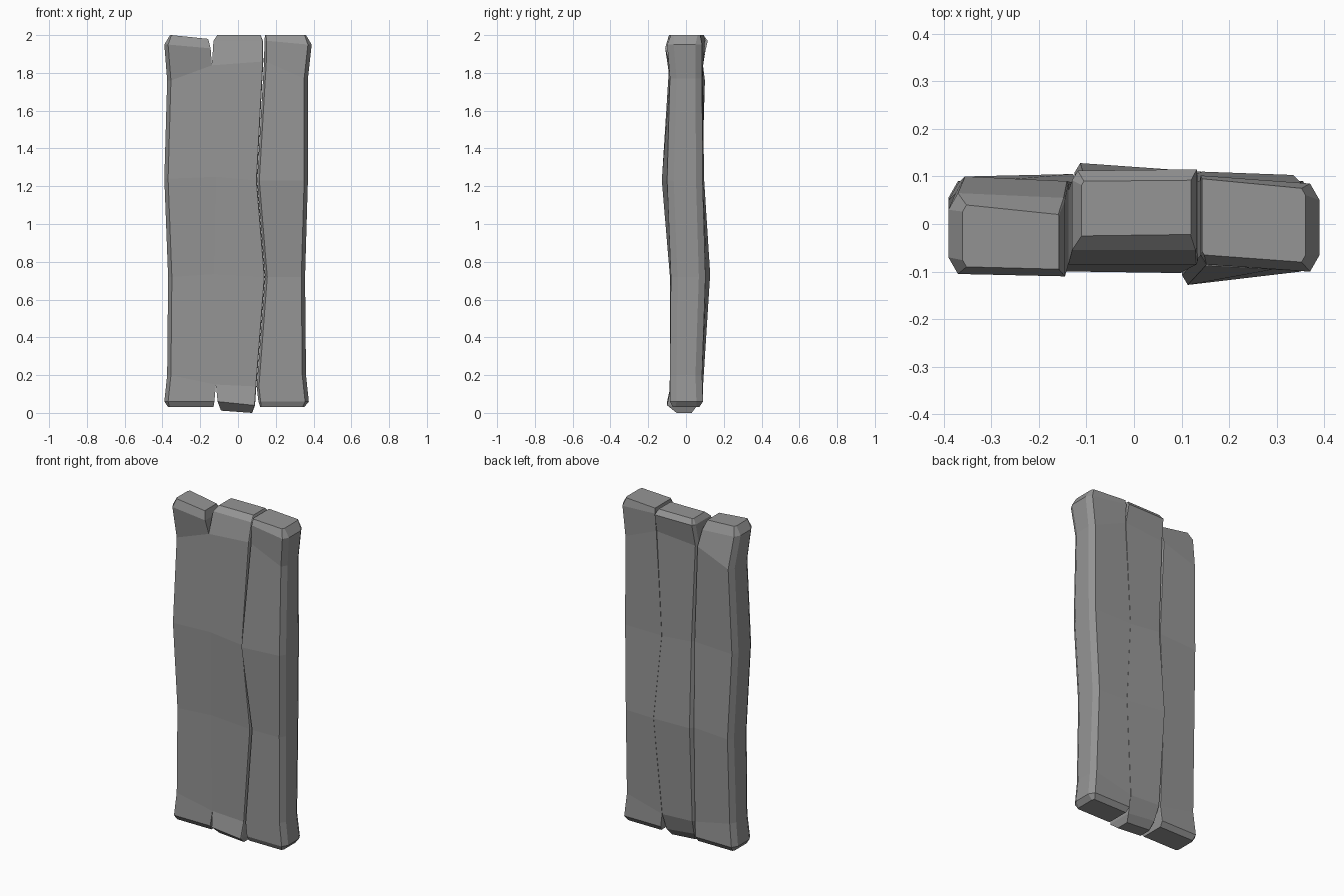
import bpy, bmesh

grey = bpy.data.materials.new("dark_grey")
grey.diffuse_color = (0.3, 0.3, 0.3, 1.0)


def plank(name, rings, corners):
    """Loft a chamfered plank. Ring: z left, z right, x left, x right,
    front y left, front y right, back y left, back y right.
    Corners: (dx, dy) chamfers for front-left, front-right, back-right, back-left."""
    bm = bmesh.new()
    loops = []
    for n, (zl, zr, xl, xr, fl, fr, bl, br) in enumerate(rings):
        k = 0.4 if n in (0, len(rings) - 1) else 1.0   # squarer end caps
        (ax, ay), (bx, by), (cx, cy), (dx, dy) = [(u * k, v * k) for u, v in corners]
        pts = [(xl, fl + ay, zl), (xl + ax, fl, zl), (xr - bx, fr, zr), (xr, fr + by, zr),
               (xr, br - cy, zr), (xr - cx, br, zr), (xl + dx, bl, zl), (xl, bl - dy, zl)]
        loops.append([bm.verts.new(p) for p in pts])
    for lo, hi in zip(loops, loops[1:]):
        for i in range(8):
            j = (i + 1) % 8
            bm.faces.new((lo[i], lo[j], hi[j], hi[i]))
    bm.faces.new(loops[0][::-1])
    bm.faces.new(loops[-1])
    bmesh.ops.remove_doubles(bm, verts=bm.verts, dist=0.0005)
    bmesh.ops.recalc_face_normals(bm, faces=bm.faces)
    mesh = bpy.data.meshes.new(name)
    bm.to_mesh(mesh)
    bm.free()
    mesh.materials.append(grey)
    obj = bpy.data.objects.new(name, mesh)
    bpy.context.collection.objects.link(obj)


OUTER = (0.02, 0.035)    # weathered outer edge
GROOVE = (0.012, 0.02)   # open crack edge
LIP = (0.003, 0.006)     # crisp side of a crack
FLUSH = (0.0, 0.0)       # edge that runs into its neighbour

# Left plank: outer edge on the left, crack on the back
plank("left_plank", [
    (0.03, 0.03, -0.37, -0.13, -0.07, -0.07, 0.07, 0.07),
    (0.06, 0.06, -0.39, -0.125, -0.09, -0.09, 0.09, 0.09),
    (0.20, 0.15, -0.375, -0.117, -0.085, -0.08, 0.085, 0.085),
    (0.72, 0.735, -0.37, -0.125, -0.085, -0.083, 0.10, 0.105),
    (1.24, 1.25, -0.39, -0.115, -0.10, -0.10, 0.085, 0.085),
    (1.76, 1.84, -0.375, -0.138, -0.085, -0.085, 0.10, 0.09),
    (1.95, 1.93, -0.39, -0.145, -0.105, -0.11, 0.065, 0.055),
    (2.00, 1.98, -0.36, -0.158, -0.09, -0.095, 0.04, 0.02),
], [OUTER, FLUSH, LIP, OUTER])

# Middle plank: flush with the left at the front and the right at the back
plank("middle_plank", [
    (0.012, 0.0, -0.09, 0.075, -0.05, -0.05, 0.03, 0.03),
    (0.06, 0.04, -0.108, 0.09, -0.10, -0.10, 0.06, 0.06),
    (0.15, 0.14, -0.117, 0.097, -0.08, -0.08, 0.09, 0.09),
    (0.735, 0.72, -0.125, 0.142, -0.083, -0.085, 0.128, 0.11),
    (1.25, 1.23, -0.115, 0.1, -0.10, -0.103, 0.095, 0.09),
    (1.84, 1.86, -0.138, 0.134, -0.085, -0.085, 0.09, 0.09),
    (1.97, 1.97, -0.13, 0.132, -0.055, -0.055, 0.112, 0.115),
    (2.00, 2.00, -0.11, 0.12, -0.025, -0.022, 0.09, 0.092),
], [FLUSH, LIP, FLUSH, GROOVE])

# Right plank: outer edge on the right, crack on the front
plank("right_plank", [
    (0.03, 0.03, 0.118, 0.35, -0.07, -0.07, 0.07, 0.07),
    (0.06, 0.06, 0.108, 0.375, -0.085, -0.085, 0.09, 0.09),
    (0.14, 0.20, 0.099, 0.36, -0.085, -0.085, 0.09, 0.085),
    (0.72, 0.72, 0.143, 0.355, -0.085, -0.08, 0.11, 0.103),
    (1.23, 1.23, 0.101, 0.37, -0.128, -0.10, 0.09, 0.088),
    (1.86, 1.77, 0.138, 0.37, -0.088, -0.085, 0.09, 0.085),
    (1.97, 1.95, 0.14, 0.39, -0.085, -0.10, 0.102, 0.085),
    (2.00, 2.00, 0.143, 0.36, -0.065, -0.08, 0.095, 0.075),
], [GROOVE, OUTER, OUTER, FLUSH])
